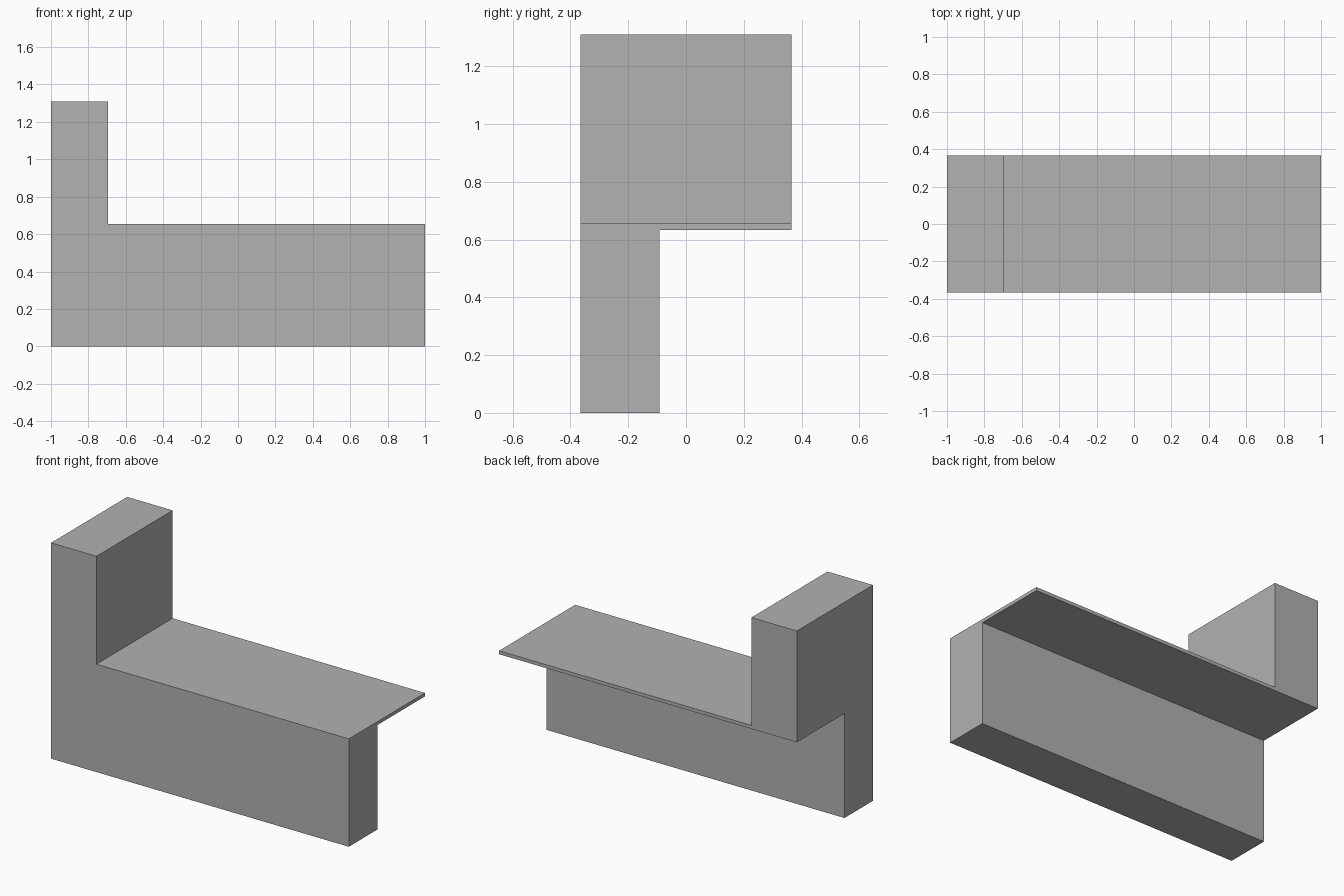
import bpy
import bmesh

cube = bpy.data.objects.get("Cube")
if cube:
    bpy.data.objects.remove(cube, do_unlink=True)

HALF_LENGTH = 1.0
HALF_DEPTH = 0.365
WALL_BACK = -0.092      # rear face of the supporting wall
SLAB_BOTTOM, SLAB_TOP = 0.634, 0.655
TOWER_EDGE, TOWER_TOP = -0.695, 1.31

# Plain grey material
grey = bpy.data.materials.new("plain_grey")
grey.use_nodes = True
colour = (0.445, 0.445, 0.445, 1.0)
grey.diffuse_color = colour
grey.node_tree.nodes["Principled BSDF"].inputs["Base Color"].default_value = colour

# Wall and overhanging slab: one cross-section extruded along the length
section = [
    (-HALF_DEPTH, 0), (WALL_BACK, 0), (WALL_BACK, SLAB_BOTTOM),
    (HALF_DEPTH, SLAB_BOTTOM), (HALF_DEPTH, SLAB_TOP), (-HALF_DEPTH, SLAB_TOP),
]
bm = bmesh.new()
end = bm.faces.new([bm.verts.new((-HALF_LENGTH, y, z)) for y, z in section])
grown = bmesh.ops.extrude_face_region(bm, geom=[end], use_keep_orig=True)
bmesh.ops.translate(bm, vec=(2 * HALF_LENGTH, 0, 0),
                    verts=[v for v in grown["geom"] if isinstance(v, bmesh.types.BMVert)])

# Tower: cut the body across and raise the end of the top face
bmesh.ops.bisect_plane(bm, geom=bm.verts[:] + bm.edges[:] + bm.faces[:],
                       plane_co=(TOWER_EDGE, 0, 0), plane_no=(1, 0, 0))
bmesh.ops.recalc_face_normals(bm, faces=bm.faces)
top = [f for f in bm.faces
       if f.normal.z > 0.9 and f.calc_center_median().x < TOWER_EDGE]
raised = bmesh.ops.extrude_face_region(bm, geom=top)
bmesh.ops.translate(bm, vec=(0, 0, TOWER_TOP - SLAB_TOP),
                    verts=[v for v in raised["geom"] if isinstance(v, bmesh.types.BMVert)])

# Merge flat neighbouring faces into clean planes
bmesh.ops.dissolve_limit(bm, angle_limit=0.01, verts=bm.verts, edges=bm.edges)
bmesh.ops.recalc_face_normals(bm, faces=bm.faces)

mesh = bpy.data.meshes.new("bench_body")
bm.to_mesh(mesh)
bm.free()
mesh.materials.append(grey)
body = bpy.data.objects.new("bench_body", mesh)
bpy.context.collection.objects.link(body)
